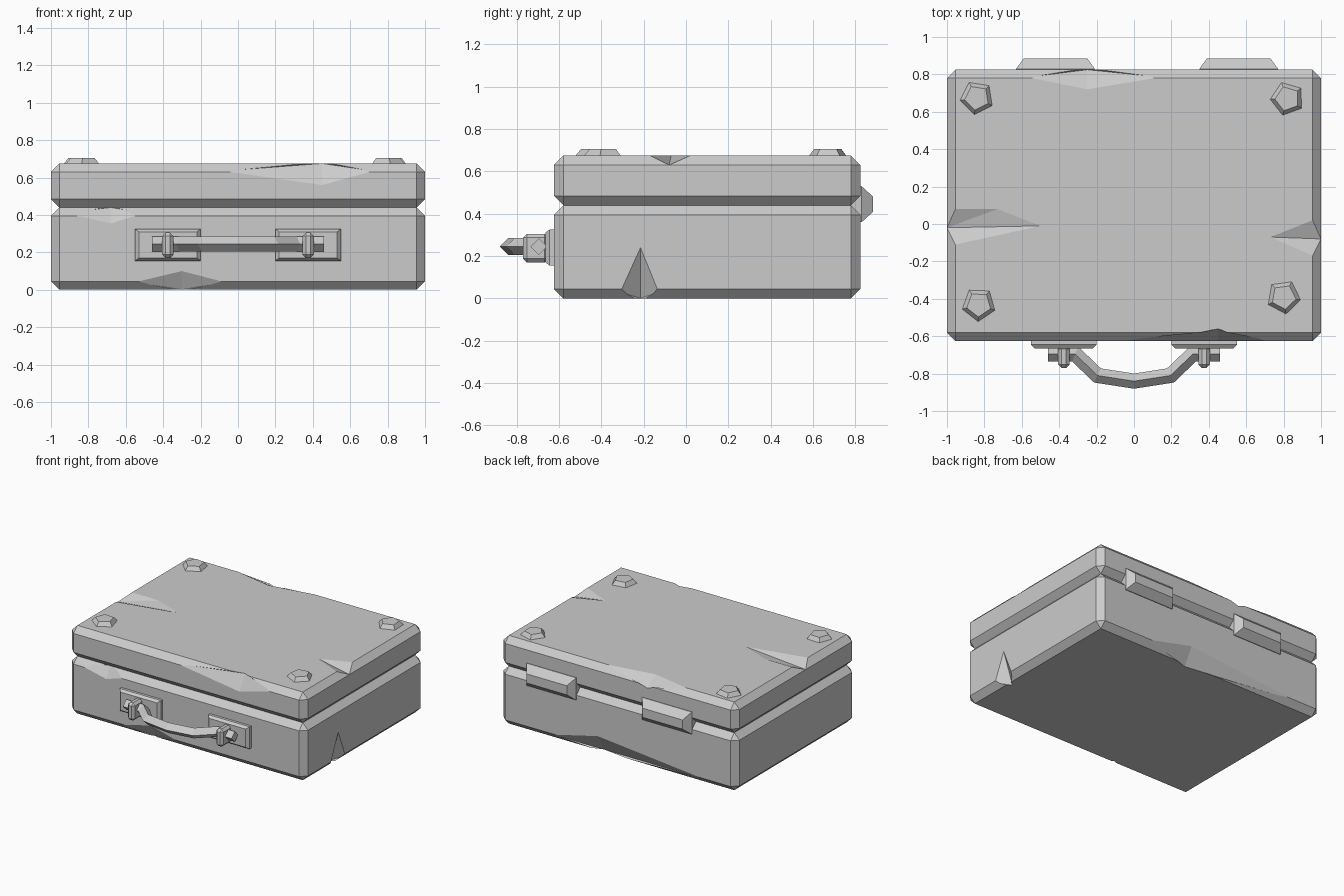
import bpy, bmesh, math
from mathutils import Vector

cube = bpy.data.objects.get("Cube")
if cube:
    bpy.data.objects.remove(cube, do_unlink=True)

GREY = (0.6, 0.6, 0.6, 1.0)
metal = bpy.data.materials.new("plain_grey")
metal.use_nodes = True
metal.diffuse_color = GREY
metal.node_tree.nodes["Principled BSDF"].inputs["Base Color"].default_value = GREY


def finish(name, bm):
    """Turn a bmesh into a flat-shaded grey object."""
    bmesh.ops.recalc_face_normals(bm, faces=bm.faces)
    mesh = bpy.data.meshes.new(name)
    bm.to_mesh(mesh)
    bm.free()
    mesh.materials.append(metal)
    obj = bpy.data.objects.new(name, mesh)
    bpy.context.scene.collection.objects.link(obj)
    return obj


def hull(name, points):
    bm = bmesh.new()
    for p in points:
        bm.verts.new(p)
    bmesh.ops.convex_hull(bm, input=bm.verts)
    return finish(name, bm)


def chamfered_box(name, low, high, chamfer):
    low, high = Vector(low), Vector(high)
    bm = bmesh.new()
    bmesh.ops.create_cube(bm, size=1)
    for v in bm.verts:
        v.co = (low + high) / 2 + v.co * (high - low)
    bmesh.ops.bevel(bm, geom=bm.edges[:], offset=chamfer, segments=1,
                    profile=0.5, affect='EDGES')
    return finish(name, bm)


def wall_plate(name, x, z, steps):
    """Rectangular plate stacked along y; each step is (y, half width, half height)."""
    return hull(name, [(x + sx * w, y, z + sz * h)
                       for y, w, h in steps for sx in (-1, 1) for sz in (-1, 1)])


def carve(obj, dents):
    """Cut V-shaped dents: left, right, two spine ends, outward direction, extras."""
    cutters = []
    for left, right, a, b, out, *extra in dents:
        outside = (Vector(a) + Vector(b)) / 2 + 0.5 * Vector(out)
        cutter = hull("dent_cutter", [left, right, a, b, outside, *extra])
        cutter.hide_render = True
        mod = obj.modifiers.new("dent", 'BOOLEAN')
        mod.operation, mod.solver, mod.object = 'DIFFERENCE', 'EXACT', cutter
        cutters.append(cutter)
    bpy.context.view_layer.update()
    graph = bpy.context.evaluated_depsgraph_get()
    carved = bpy.data.meshes.new_from_object(obj.evaluated_get(graph))
    obj.modifiers.clear()
    obj.data = carved
    for cutter in cutters:
        bpy.data.objects.remove(cutter, do_unlink=True)


# Case halves
FRONT, BACK, SEAM, TOP = -0.625, 0.825, 0.44, 0.675
base = chamfered_box("case_base", (-1, FRONT, 0), (1, BACK, SEAM), 0.045)
lid = chamfered_box("case_lid", (-1, FRONT, SEAM), (1, BACK, TOP), 0.045)

# Battle dents along the edges of the base
carve(base, [
    ((-0.93, FRONT, 0.41), (-0.5, FRONT, 0.41),
     (-0.68, FRONT, 0.355), (-0.68, -0.57, SEAM), (0, -1, 1)),
    ((-0.55, FRONT, 0.04), (-0.07, FRONT, 0.04),
     (-0.3, FRONT, 0.1), (-0.3, -0.57, 0), (0, -1, -1)),
    ((0.55, BACK, 0.04), (-0.75, BACK, 0.04),
     (0.17, BACK, 0.13), (0.17, 0.75, 0), (0, 1, -1)),
    ((1, -0.31, 0.03), (1, -0.13, 0.03),
     (1, -0.215, 0.24), (0.92, -0.215, 0), (1, 0, -1)),
])

# Dents along the edges of the lid
carve(lid, [
    ((-0.08, FRONT, 0.635), (0.72, FRONT, 0.635),
     (0.45, FRONT, 0.56), (0.45, -0.56, TOP), (0, -1, 1)),
    ((-0.57, 0.785, TOP), (0.14, 0.785, TOP),
     (-0.25, 0.72, TOP), (-0.25, BACK, 0.61), (0, 1, 1)),
    ((-0.955, 0.08, TOP), (-0.955, -0.11, TOP),
     (-0.5, -0.01, TOP), (-1, -0.02, 0.63), (-1, 0, 1), (-0.73, 0.08, TOP)),
    ((0.955, 0.02, TOP), (0.955, -0.17, TOP),
     (0.73, -0.07, TOP), (1, -0.08, 0.63), (1, 0, 1)),
])

# Five-sided studs on the lid corners
for label, x, y, turn in (("back_right", -0.84, 0.675, 45), ("back_left", 0.82, 0.67, 38),
                          ("front_right", -0.83, -0.43, -20), ("front_left", 0.8, -0.39, -10)):
    points = []
    for z, radius in ((TOP - 0.01, 0.1), (0.705, 0.067)):
        for i in range(5):
            a = math.radians(turn + 72 * i)
            points.append((x + radius * math.cos(a), y + radius * math.sin(a), z))
    hull("stud_" + label, points)

# Hinges on the back
for label, x in (("right", -0.42), ("left", 0.56)):
    wall_plate("hinge_" + label, x, 0.445,
               [(0.77, 0.21, 0.085), (0.83, 0.21, 0.085), (0.885, 0.17, 0.035)])

# Handle mounts on the front
for label, side in (("right", -1), ("left", 1)):
    x = side * 0.375
    wall_plate("handle_plate_" + label, x, 0.24,
               [(-0.61, 0.175, 0.085), (-0.645, 0.175, 0.085), (-0.665, 0.155, 0.07)])
    chamfered_box("handle_clip_" + label, (x - 0.03, -0.77, 0.17), (x + 0.03, -0.65, 0.305), 0.018)

# Diamond-section carrying handle, swept along a mirrored path
half = [(0.46, -0.695), (0.315, -0.695), (0.195, -0.81), (0, -0.84)]
path = [Vector((-x, y, 0.245)) for x, y in half] + [Vector((x, y, 0.245)) for x, y in half[-2::-1]]
bm = bmesh.new()
rings = []
for i, p in enumerate(path):
    before = (p - path[i - 1]).normalized() if i else None
    after = (path[i + 1] - p).normalized() if i < len(path) - 1 else None
    before, after = before or after, after or before
    along = (before + after).normalized()
    across = Vector((along.y, -along.x, 0)) / along.dot(before)
    up = Vector((0, 0, 1))
    rings.append([bm.verts.new(p + 0.04 * d) for d in (across, up, -across, -up)])
for r, s in zip(rings, rings[1:]):
    for i in range(4):
        j = (i + 1) % 4
        bm.faces.new((r[i], r[j], s[j], s[i]))
bm.faces.new(rings[0])
bm.faces.new(rings[-1])
finish("carry_handle", bm)
